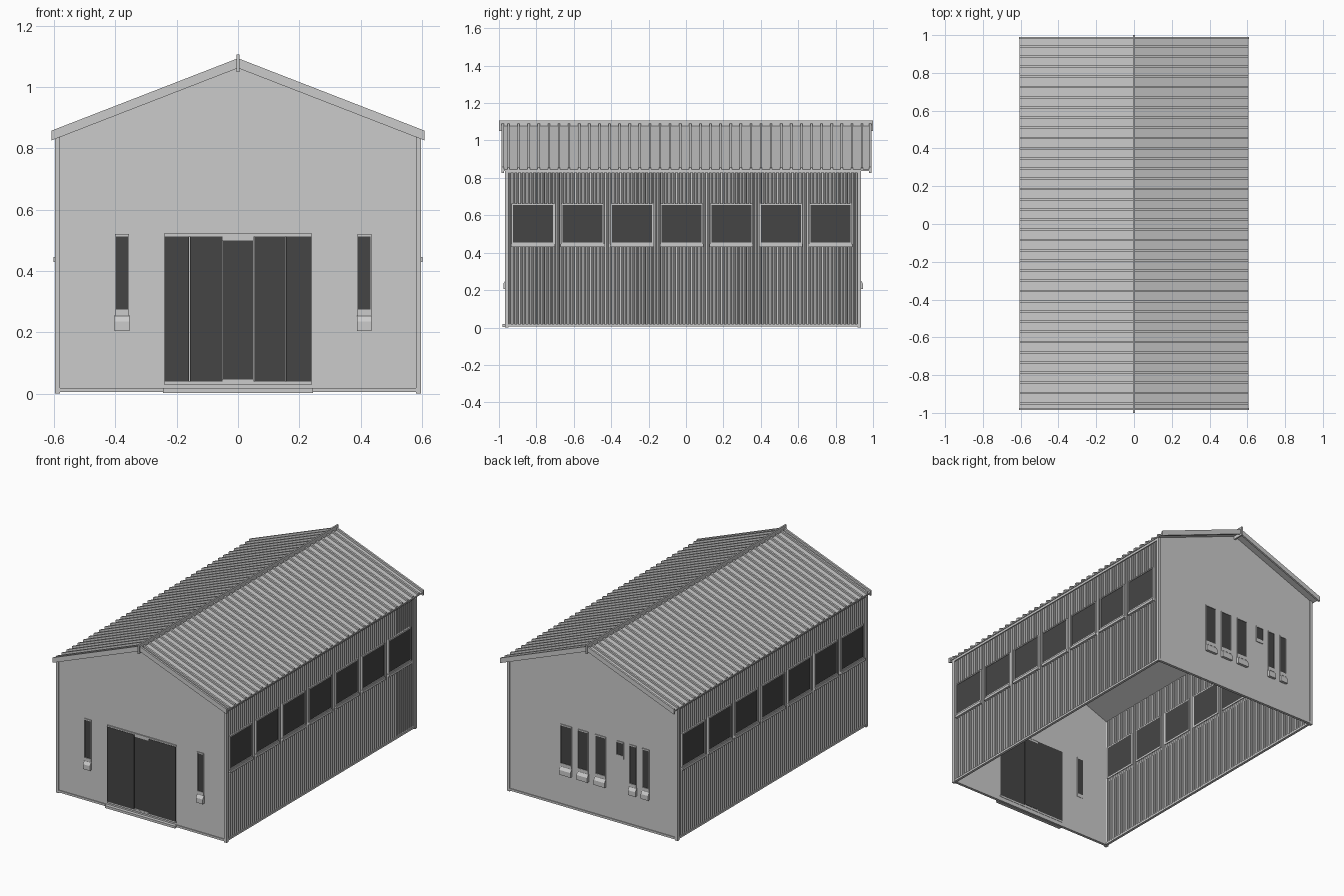
import bpy, bmesh, math

if "Cube" in bpy.data.objects:
    bpy.data.objects.remove(bpy.data.objects["Cube"])

dark = bpy.data.materials.new("dark_panel")
dark.diffuse_color = (0.06, 0.06, 0.06, 1)
dark.use_nodes = True
dark.node_tree.nodes["Principled BSDF"].inputs["Base Color"].default_value = dark.diffuse_color

SLOPE = 0.388            # roof fall per unit of x
FRONT, BACK = -0.96, 0.93
WALL_X = 0.585


def finish(name, bm, mat=None):
    bmesh.ops.recalc_face_normals(bm, faces=bm.faces)
    me = bpy.data.meshes.new(name)
    bm.to_mesh(me)
    bm.free()
    ob = bpy.data.objects.new(name, me)
    bpy.context.collection.objects.link(ob)
    if mat:
        me.materials.append(mat)
    return ob


def prism(bm, base, offset):
    """Closed solid: polygon of 3D points swept along an offset."""
    a = [bm.verts.new(p) for p in base]
    b = [bm.verts.new([p[i] + offset[i] for i in range(3)]) for p in base]
    n = len(a)
    bm.faces.new(a)
    bm.faces.new(b[::-1])
    for i in range(n):
        j = (i + 1) % n
        bm.faces.new((a[i], b[i], b[j], a[j]))


def boxes(name, items, mat=None):
    bm = bmesh.new()
    for x0, x1, y0, y1, z0, z1 in items:
        prism(bm, [(x0, y0, z0), (x1, y0, z0), (x1, y1, z0), (x0, y1, z0)],
              (0, 0, z1 - z0))
    return finish(name, bm, mat)


# gable walls
for name, y in (("front_gable_wall", FRONT), ("back_gable_wall", BACK - 0.012)):
    bm = bmesh.new()
    eave = 1.075 - WALL_X * SLOPE
    prism(bm, [(-WALL_X, y, 0.005), (WALL_X, y, 0.005), (WALL_X, y, eave),
               (0, y, 1.075), (-WALL_X, y, eave)], (0, 0.012, 0))
    finish(name, bm)

# corrugated side walls
pitch, count = 0.02, 94
for side, s in (("right", 1), ("left", -1)):
    outer = []
    y0 = FRONT + 0.005
    for i in range(count):
        y = y0 + i * pitch
        outer += [(0.582, y), (0.582, y + 0.009), (0.589, y + 0.012), (0.589, y + 0.017)]
    outer.append((0.582, y0 + count * pitch))
    inner = [(x - 0.004, y) for x, y in reversed(outer)]
    bm = bmesh.new()
    z0, z1 = 0.005, 0.845
    o0 = [[bm.verts.new((s * x, y, z)) for x, y in outer] for z in (z0, z1)]
    i0 = [[bm.verts.new((s * x, y, z)) for x, y in reversed(inner)] for z in (z0, z1)]
    for k in range(len(outer) - 1):
        bm.faces.new((o0[0][k], o0[0][k + 1], o0[1][k + 1], o0[1][k]))
        bm.faces.new((i0[0][k], i0[1][k], i0[1][k + 1], i0[0][k + 1]))
        bm.faces.new((o0[0][k], i0[0][k], i0[0][k + 1], o0[0][k + 1]))
        bm.faces.new((o0[1][k], o0[1][k + 1], i0[1][k + 1], i0[1][k]))
    finish(side + "_corrugated_wall", bm)

# corner posts and base trim
boxes("corner_posts", [(min(s * 0.58, s * 0.597), max(s * 0.58, s * 0.597), a, b, 0, 0.845)
                       for s in (1, -1) for a, b in ((-0.967, -0.948), (0.918, 0.936))])
boxes("base_trim", [(-0.59, 0.59, FRONT - 0.005, FRONT + 0.012, 0.005, 0.018),
                    (-0.59, 0.59, BACK - 0.012, BACK + 0.005, 0.005, 0.018),
                    (0.577, 0.593, FRONT, BACK, 0.005, 0.018),
                    (-0.593, -0.577, FRONT, BACK, 0.005, 0.018)])

# side windows: dark pane, frame and sill
panes, frames, sills = [], [], []
for s in (1, -1):
    def span(a, b):
        return (min(s * a, s * b), max(s * a, s * b))
    for i in range(7):
        y0 = -0.925 + i * 0.265
        y1 = y0 + 0.214
        panes.append((*span(0.574, 0.592), y0, y1, 0.455, 0.655))
        x = span(0.574, 0.596)
        frames += [(*x, y0 - 0.007, y0, 0.445, 0.662), (*x, y1, y1 + 0.007, 0.445, 0.662),
                   (*x, y0, y1, 0.655, 0.662), (*x, y0, y1, 0.445, 0.455)]
        sills.append((*span(0.582, 0.601), y0 - 0.01, y1 + 0.01, 0.43, 0.446))
boxes("side_window_panes", panes, dark)
boxes("side_window_frames", frames)
boxes("side_window_sills", sills)


# narrow gable windows: pane, frame, sloped sill
def gable_windows(prefix, y, d, wins):
    def yy(a, b):
        return (min(y + d * a, y + d * b), max(y + d * a, y + d * b))
    panes, frames = [], []
    bm = bmesh.new()
    for x0, x1, z0 in wins:
        panes.append((x0, x1, *yy(-0.014, 0.002), z0, 0.513))
        f = yy(-0.014, 0.005)
        frames += [(x0 - 0.003, x0, *f, z0, 0.521), (x1, x1 + 0.003, *f, z0, 0.521),
                   (x0, x1, *f, 0.513, 0.521), (x0 - 0.003, x1 + 0.003, *f, z0 - 0.022, z0)]
        if z0 < 0.4:
            prism(bm, [(x0 - 0.004, y, 0.255), (x0 - 0.004, y + d * 0.005, 0.252),
                       (x0 - 0.004, y + d * 0.016, 0.235), (x0 - 0.004, y + d * 0.016, 0.205),
                       (x0 - 0.004, y, 0.205)], (x1 - x0 + 0.008, 0, 0))
    boxes(prefix + "_window_panes", panes, dark)
    boxes(prefix + "_window_frames", frames)
    finish(prefix + "_window_sills", bm)


gable_windows("front", FRONT, -1, [(-0.398, -0.358, 0.275), (0.392, 0.432, 0.275)])
gable_windows("back", BACK, 1, [(0.152, 0.223, 0.275), (0.034, 0.102, 0.275),
                                (-0.088, -0.019, 0.275), (-0.213, -0.169, 0.435),
                                (-0.303, -0.259, 0.275), (-0.393, -0.349, 0.275)])

# folding entrance door with recessed centre leaf, frame and step
cuts = [-0.24, -0.158, -0.05, 0.052, 0.156, 0.24]
boxes("door_leaves", [(a + 0.001, b - 0.001, FRONT - (0.004 if i == 2 else 0.009), FRONT + 0.014,
                       0.047 if i == 2 else 0.04, 0.5 if i == 2 else 0.513)
                      for i, (a, b) in enumerate(zip(cuts, cuts[1:]))], dark)
boxes("door_frame", [(-0.242, 0.242, FRONT - 0.007, FRONT + 0.014, 0.513, 0.522),
                     (-0.242, 0.242, FRONT - 0.007, FRONT + 0.014, 0.03, 0.04),
                     (-0.05, 0.052, FRONT - 0.006, FRONT, 0.5, 0.513),
                     (-0.05, 0.052, FRONT - 0.006, FRONT, 0.038, 0.047)])
boxes("door_step", [(-0.245, 0.245, FRONT - 0.022, FRONT, 0.003, 0.018)])


# roof: sheet, ribs and bargeboards on both slopes
def slope_strip(bm, s, y0, y1, top, thick, x1=0.605):
    zt = lambda x: top - x * SLOPE
    prism(bm, [(0, y0, top), (s * x1, y0, zt(x1)), (s * x1, y0, zt(x1) - thick),
               (0, y0, top - thick)], (0, y1 - y0, 0))


for side, s in (("right", 1), ("left", -1)):
    bm = bmesh.new()
    slope_strip(bm, s, -0.982, 0.987, 1.08, 0.008)
    finish(side + "_roof_sheet", bm)
    bm = bmesh.new()
    for i in range(36):
        y = -0.949 + i * 0.054
        slope_strip(bm, s, y - 0.006, y + 0.006, 1.092, 0.014, 0.607)
    finish(side + "_roof_ribs", bm)
    bm = bmesh.new()
    for a, b in ((-0.986, -0.974), (0.979, 0.991)):
        slope_strip(bm, s, a, b, 1.094, 0.032, 0.609)
    finish(side + "_bargeboards", bm)
    bm = bmesh.new()
    zt = 1.078 - 0.6 * SLOPE
    prism(bm, [(s * 0.588, -0.965, zt + 0.002), (s * 0.597, -0.965, zt),
               (s * 0.597, -0.965, 0.826), (s * 0.588, -0.965, 0.826)], (0, 1.9, 0))
    finish(side + "_eave_trim", bm)

# ridge cap
boxes("ridge_cap", [(-0.005, 0.005, -1, 1, 1.05, 1.107)])
